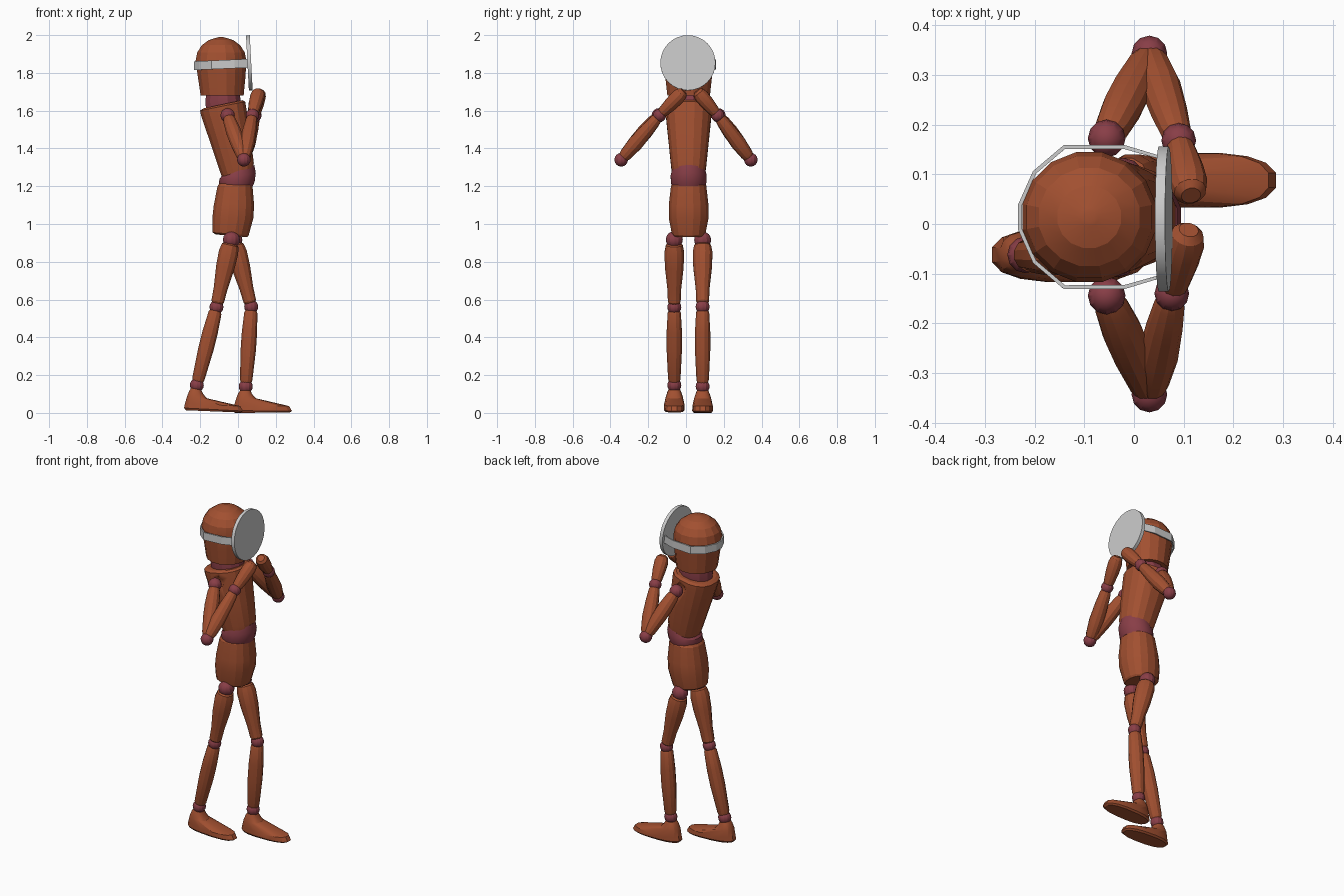
import bpy, bmesh, math
from mathutils import Vector

if "Cube" in bpy.data.objects:
    bpy.data.objects.remove(bpy.data.objects["Cube"])

CY = 0.014  # body centre line in y


def material(name, rgb):
    m = bpy.data.materials.new(name)
    m.diffuse_color = (*rgb, 1)
    m.use_nodes = True
    m.node_tree.nodes["Principled BSDF"].inputs["Base Color"].default_value = m.diffuse_color
    return m


WOOD = material("brown", (0.36, 0.08, 0.03))
JOINT = material("maroon", (0.25, 0.048, 0.063))


def finish(bm, name, mat=None, angle=25):
    bmesh.ops.recalc_face_normals(bm, faces=bm.faces[:])
    me = bpy.data.meshes.new(name)
    bm.to_mesh(me)
    bm.free()
    ob = bpy.data.objects.new(name, me)
    bpy.context.collection.objects.link(ob)
    if mat:
        me.materials.append(mat)
    bpy.ops.object.select_all(action='DESELECT')
    bpy.context.view_layer.objects.active = ob
    ob.select_set(True)
    if angle:
        bpy.ops.object.shade_smooth_by_angle(angle=math.radians(angle))
    return ob


def loft(name, rings, mat, n=12, power=1.0, angle=25):
    """Skin rings given as (centre, half axis u, half axis v), capped at both ends."""
    bm = bmesh.new()
    loops = []
    for c, u, v in rings:
        loop = []
        for i in range(n):
            a = 2 * math.pi * (i + 0.5) / n
            ca, sa = math.cos(a), math.sin(a)
            loop.append(bm.verts.new(c + u * math.copysign(abs(ca) ** power, ca)
                                     + v * math.copysign(abs(sa) ** power, sa)))
        loops.append(loop)
    for a, b in zip(loops, loops[1:]):
        for i in range(n):
            j = (i + 1) % n
            bm.faces.new((a[i], a[j], b[j], b[i]))
    bm.faces.new(loops[0])
    bm.faces.new(loops[-1])
    return finish(bm, name, mat, angle)


def slices(rows, y=CY):
    """Rows of (back x, back z, front x, front z, half width)."""
    return [(Vector(((x0 + x1) / 2, y, (z0 + z1) / 2)),
             Vector(((x1 - x0) / 2, 0, (z1 - z0) / 2)), Vector((0, w, 0)))
            for x0, z0, x1, z1, w in rows]


def limb(name, a, b, profile, gap0=0.02, gap1=0.02):
    a, b = Vector(a), Vector(b)
    d = (b - a).normalized()
    a, b = a + d * gap0, b - d * gap1
    u = d.cross(Vector((0, 1, 0))).normalized()
    v = d.cross(u)
    return loft(name, [(a.lerp(b, t), u * r, v * r) for t, r in profile], WOOD)


def ball(name, c, r, mat=JOINT):
    bm = bmesh.new()
    bmesh.ops.create_uvsphere(bm, u_segments=12, v_segments=8, radius=r)
    bmesh.ops.translate(bm, verts=bm.verts[:], vec=c)
    return finish(bm, name, mat)


# Head and neck
head = [(-0.2, 1.68, 0.032, 1.68, 0.115), (-0.215, 1.78, 0.042, 1.78, 0.126)]
for k in range(5):
    a = math.radians(k * 20.5)
    r = math.cos(a)
    z = 1.865 + 0.124 * math.sin(a)
    head.append((-0.09 - 0.137 * r, z, -0.09 + 0.137 * r, z, 0.133 * r))
head.append((-0.1, 1.989, -0.08, 1.989, 0.01))
loft("head", slices(head), WOOD, 16, angle=15)
loft("neck", slices([(-0.172, 1.6, 0.02, 1.635, 0.09), (-0.176, 1.65, 0.016, 1.665, 0.094),
                     (-0.172, 1.685, 0.012, 1.69, 0.09)]), JOINT)

# Torso
chest = loft("chest", slices([
    (-0.085, 1.245, 0.084, 1.3, 0.088), (-0.098, 1.28, 0.085, 1.325, 0.094),
    (-0.145, 1.42, 0.07, 1.45, 0.108), (-0.198, 1.575, 0.045, 1.62, 0.125),
    (-0.203, 1.6, 0.04, 1.648, 0.125), (-0.185, 1.612, 0.025, 1.656, 0.11)]),
    WOOD, 16, 0.85, 15)
loft("waist", slices([(-0.098, 1.2, 0.08, 1.2, 0.09), (-0.103, 1.215, 0.09, 1.225, 0.096),
                      (-0.1, 1.24, 0.096, 1.27, 0.097), (-0.09, 1.25, 0.088, 1.312, 0.09)]),
     JOINT, 16)
loft("pelvis", slices([
    (-0.12, 0.945, 0.05, 0.93, 0.082), (-0.136, 0.955, 0.058, 0.94, 0.09),
    (-0.138, 1.03, 0.083, 1.03, 0.107), (-0.13, 1.1, 0.087, 1.1, 0.107),
    (-0.11, 1.2, 0.078, 1.205, 0.095), (-0.1, 1.215, 0.07, 1.215, 0.085)]),
    WOOD, 16, 0.9, 15)

# Arms
UPPER = [(0, .029), (.08, .035), (.35, .041), (.6, .04), (.93, .033), (1, .028)]
FORE = [(0, .029), (.06, .034), (.35, .041), (.7, .037), (.95, .031), (1, .027)]
HAND = [(0, .026), (.1, .03), (.45, .037), (.75, .039), (.92, .033), (1, .02)]
for side, s, wrist, tip in (("left", 1, (0.09, 0.168, 1.575), (0.113, 0.065, 1.695)),
                            ("right", -1, (0.076, -0.14, 1.575), (0.108, -0.02, 1.695))):
    shoulder = (-0.055, CY + s * 0.158, 1.575)
    elbow = (0.031, s * 0.343, 1.34)
    ball(side + "_shoulder", shoulder, 0.038)
    ball(side + "_elbow", elbow, 0.036)
    ball(side + "_wrist", wrist, 0.035)
    limb(side + "_upper_arm", shoulder, elbow, UPPER)
    limb(side + "_forearm", elbow, wrist, FORE)
    limb(side + "_hand", wrist, tip, HAND, 0.015, -0.012)
    # Shoulder socket in the chest
    cutter = ball(side + "_socket_cutter", shoulder, 0.052, None)
    cutter.hide_render = True
    cutter.hide_set(True)
    cut = chest.modifiers.new(side + "_socket", 'BOOLEAN')
    cut.object = cutter
    cut.operation = 'DIFFERENCE'

# Legs
THIGH = [(0, .035), (.03, .046), (.15, .054), (.4, .051), (.75, .038), (.97, .035), (1, .029)]
SHIN = [(0, .03), (.03, .036), (.3, .042), (.55, .042), (.96, .034), (1, .029)]
for side, y, hip, knee, ankle, heel in (
        ("left", 0.088, (-0.022, 0.915), (0.07, 0.562), (0.041, 0.14), 0.0),
        ("right", -0.062, (-0.035, 0.917), (-0.114, 0.56), (-0.218, 0.147), 0.014)):
    h, k, a = [(p[0], y, p[1]) for p in (hip, knee, ankle)]
    ball(side + "_hip", h, 0.045)
    ball(side + "_knee", k, 0.037)
    ball(side + "_ankle", a, 0.037)
    limb(side + "_thigh", h, k, THIGH)
    limb(side + "_shin", k, a, SHIN)
    x = a[0]
    loft(side + "_foot", slices([
        (x - .06, heel, x + .235, .002, .048), (x - .07, heel + .012, x + .247, .01, .056),
        (x - .065, heel + .035, x + .232, .036, .055),
        (x - .052, heel + .075, x + .055, .077, .046),
        (x - .04, heel + .105, x + .034, .1, .037), (x - .03, heel + .118, x + .025, .12, .03)],
        y), WOOD, 16, 0.8)

# Head band
half = [(0.052, 0.12), (-0.02, 0.141), (-0.14, 0.141), (-0.2, 0.09), (-0.229, 0.025)]
path = half + [(px, -py) for px, py in reversed(half)]
bm = bmesh.new()
cols = []
for px, py in path:
    z = 1.838 + 0.045 * (px + 0.23)
    cols.append([bm.verts.new((px, CY + py, z + dz)) for dz in (-0.023, 0.023)])
for i, c in enumerate(cols):
    d = cols[(i + 1) % len(cols)]
    bm.faces.new((c[0], d[0], d[1], c[1]))
band = finish(bm, "head_band", None, 0)
solid = band.modifiers.new("thickness", 'SOLIDIFY')
solid.thickness = 0.008
solid.offset = 0

# Round head mirror, tipped slightly upward
bpy.ops.mesh.primitive_cylinder_add(vertices=32, radius=0.146, depth=0.02,
                                    location=(0.06, 0.01, 1.853),
                                    rotation=(0, math.radians(87), 0))
bpy.context.object.name = "head_mirror"
bpy.ops.object.shade_smooth_by_angle(angle=math.radians(30))
